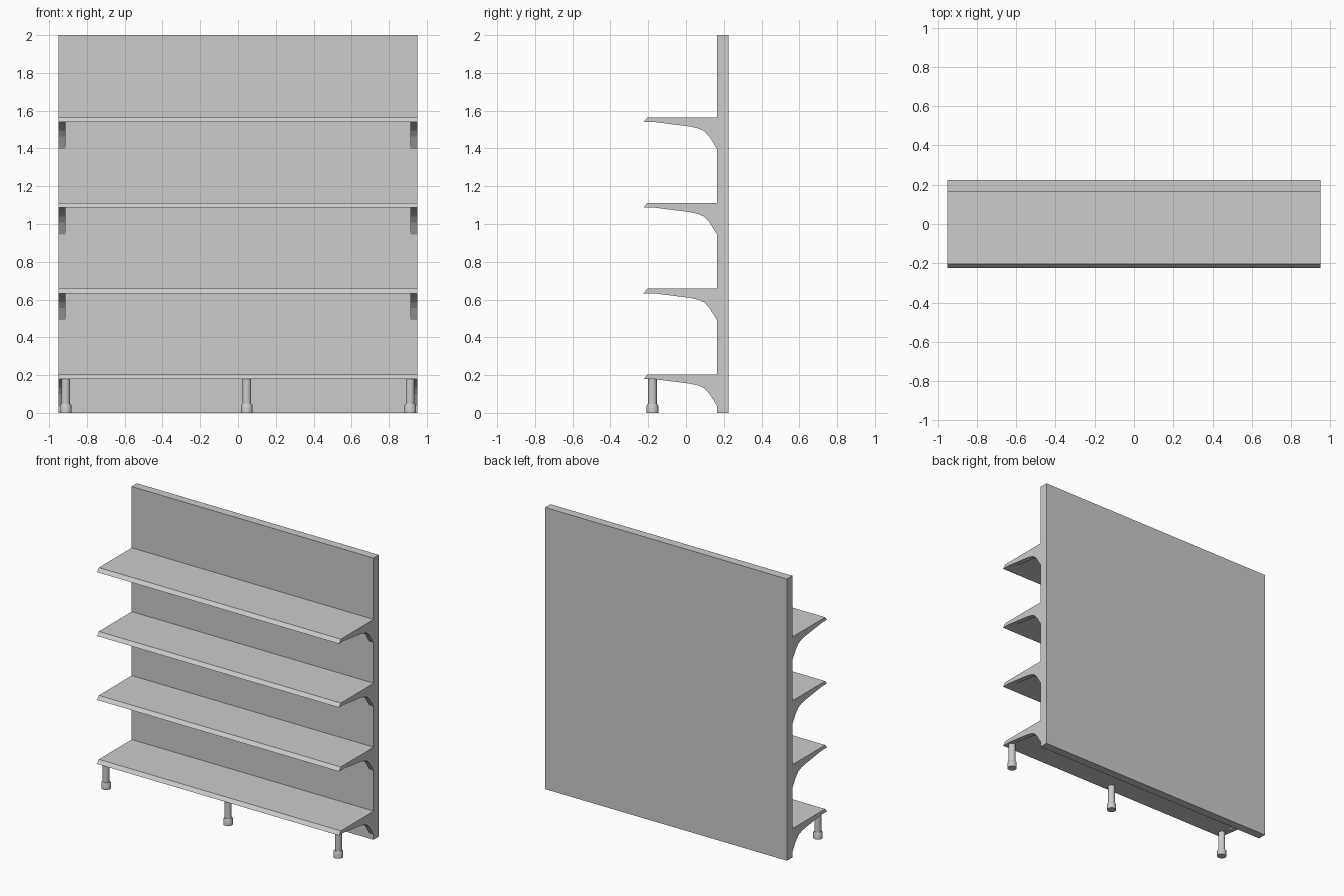
import bpy, bmesh

if "Cube" in bpy.data.objects:
    bpy.data.objects.remove(bpy.data.objects["Cube"])

HALF_W = 0.95
SHELF_TOPS = [0.204, 0.658, 1.112, 1.565]
PANEL_Y = 0.164


def new_object(name, bm):
    bmesh.ops.recalc_face_normals(bm, faces=bm.faces)
    mesh = bpy.data.meshes.new(name)
    bm.to_mesh(mesh)
    bm.free()
    obj = bpy.data.objects.new(name, mesh)
    bpy.context.collection.objects.link(obj)
    return obj


def extrude_profile(name, profile, x0, x1, z=0.0):
    """Extrude a closed (y, z) profile along x."""
    bm = bmesh.new()
    face = bm.faces.new([bm.verts.new((x0, y, z + h)) for y, h in profile])
    res = bmesh.ops.extrude_face_region(bm, geom=[face])
    verts = [g for g in res["geom"] if isinstance(g, bmesh.types.BMVert)]
    bmesh.ops.translate(bm, verts=verts, vec=(x1 - x0, 0, 0))
    return new_object(name, bm)


def lathe(name, profile, x, y, sides=16):
    """Stack rings given as (radius, z) into a closed turned part."""
    bm = bmesh.new()
    rings = []
    for r, z in profile:
        res = bmesh.ops.create_circle(bm, segments=sides, radius=r)
        bmesh.ops.translate(bm, verts=res["verts"], vec=(x, y, z))
        rings.append(res["verts"])
    for a, b in zip(rings, rings[1:]):
        for i in range(sides):
            j = (i + 1) % sides
            bm.faces.new((a[i], a[j], b[j], b[i]))
    bm.faces.new(rings[0])
    bm.faces.new(rings[-1])
    obj = new_object(name, bm)
    bpy.ops.object.select_all(action='DESELECT')
    obj.select_set(True)
    bpy.context.view_layer.objects.active = obj
    bpy.ops.object.shade_smooth_by_angle()
    return obj


# Back panel
extrude_profile("back_panel",
                [(PANEL_Y, 0), (0.224, 0), (0.224, 2), (PANEL_Y, 2)],
                -HALF_W, HALF_W)

# Shelves with a slanted front edge, and curved brackets at both ends
shelf = [(-0.204, 0), (-0.224, -0.025), (PANEL_Y, -0.025), (PANEL_Y, 0)]
bracket = [(-0.17, -0.025), (0.02, -0.049), (0.065, -0.059), (0.096, -0.073),
           (0.124, -0.103), (PANEL_Y, -0.167), (PANEL_Y, -0.025)]
for n, top in enumerate(SHELF_TOPS, 1):
    extrude_profile(f"shelf_{n}", shelf, -HALF_W, HALF_W, top)
    for side, label in ((-1, "left"), (1, "right")):
        extrude_profile(f"bracket_{n}_{label}", bracket,
                        side * HALF_W, side * (HALF_W - 0.037), top)

# Front legs with wider feet
leg = [(0.031, 0), (0.031, 0.038), (0.026, 0.048), (0.023, 0.048),
       (0.023, 0.18)]
for label, x in (("left", -0.912), ("middle", 0.047), ("right", 0.912)):
    lathe(f"leg_{label}", leg, x, -0.177)
